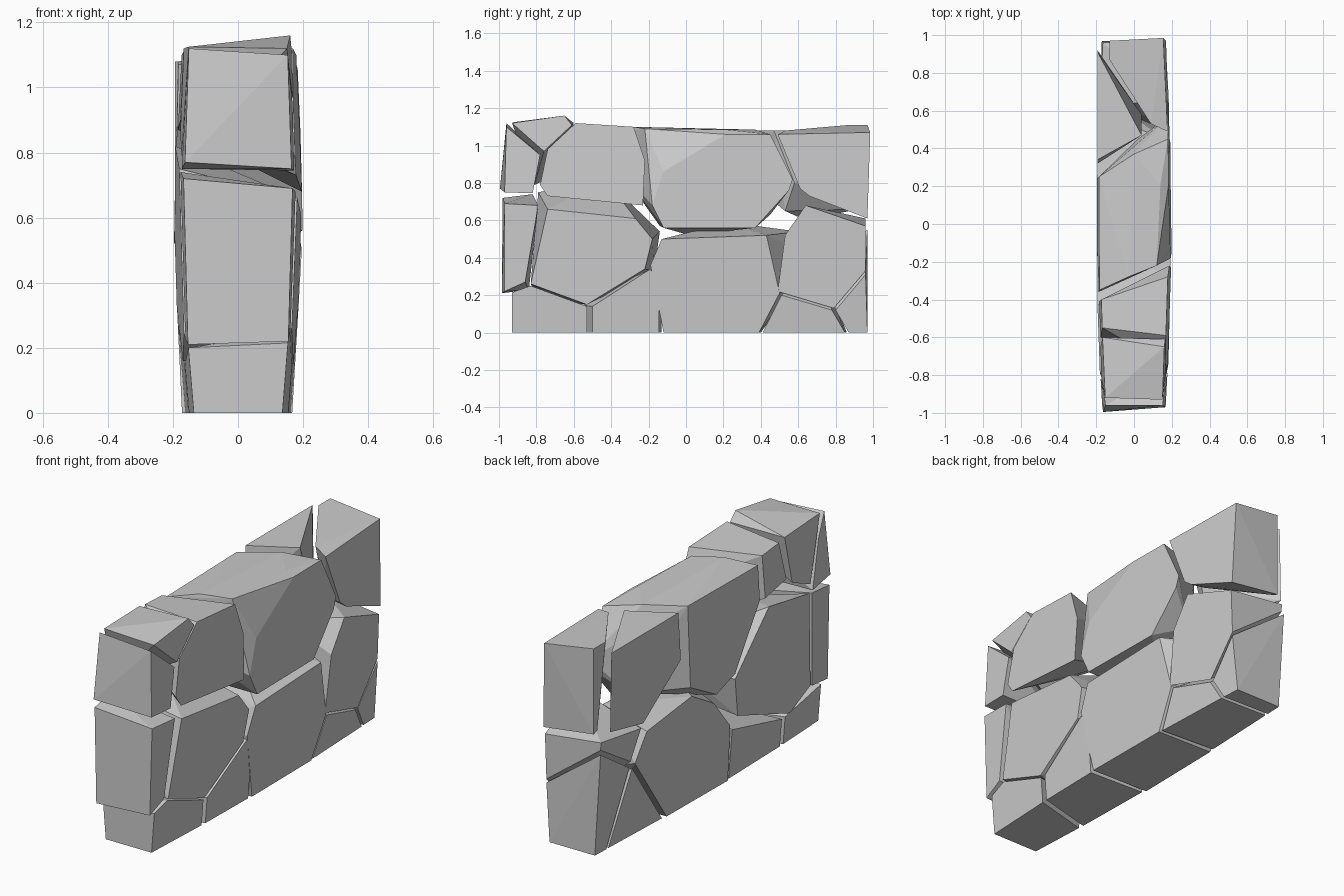
import bpy, bmesh
from mathutils import Vector


def bulge(y, z):
    # half thickness of the wall: fattest in the middle, thinner at the rims
    return 0.192 - 0.027 * ((z - 0.65) / 0.6) ** 2 - 0.03 * y * y


def face_points(outline, side, depth):
    # one flat, slightly tilted stone face from a (y, z) outline
    n = len(outline)
    yc = sum(p[0] for p in outline) / n
    zc = sum(p[1] for p in outline) / n
    dz = -0.054 * (zc - 0.65) / 0.36
    dy = -0.06 * yc
    pts = []
    for y, z in outline:
        if depth is None:
            x = side * (bulge(yc, zc) + dy * (y - yc) + dz * (z - zc))
        else:
            x = depth
        pts.append(Vector((x, y, z)))
    return pts


def stone(name, right, left, right_x=None, left_x=None, inner=()):
    # loft between the outline on the +x face and the one on the -x face,
    # with a few optional (x, y, z) corners inside the wall thickness
    bm = bmesh.new()
    corners = face_points(right, 1, right_x) + face_points(left, -1, left_x)
    for p in corners + [Vector(c) for c in inner]:
        bm.verts.new(p)
    bmesh.ops.convex_hull(bm, input=bm.verts[:])
    loose = [v for v in bm.verts if not v.link_faces]
    bmesh.ops.delete(bm, geom=loose, context='VERTS')
    bmesh.ops.dissolve_limit(bm, angle_limit=0.05, verts=bm.verts[:], edges=bm.edges[:])
    bmesh.ops.recalc_face_normals(bm, faces=bm.faces[:])
    me = bpy.data.meshes.new(name)
    bm.to_mesh(me)
    bm.free()
    ob = bpy.data.objects.new(name, me)
    bpy.context.collection.objects.link(ob)


# bottom course
stone("base_stone_front",
      [(-.93, 0), (-.53, 0), (-.53, .14), (-.83, .25), (-.93, .215)],
      [(-.93, 0), (-.61, 0), (-.61, .15), (-.93, .2)])
stone("base_stone_second",
      [(-.5, 0), (-.145, 0), (-.145, .23), (-.19, .34), (-.5, .14)],
      [(-.58, 0), (-.13, 0), (-.13, .27), (-.58, .15)])
stone("base_stone_middle",
      [(-.12, 0), (.39, 0), (.5, .21), (.43, .52), (-.13, .5), (-.19, .36), (-.12, .23)],
      [(-.11, 0), (.4, 0), (.69, .4), (.6, .54), (.23, .59), (.04, .48), (-.11, .3)])
stone("base_stone_fourth",
      [(.41, 0), (.85, 0), (.78, .12), (.51, .2)],
      [(.43, 0), (.86, 0), (.71, .38)])
stone("base_stone_back",
      [(.87, 0), (.97, 0), (.96, .31), (.8, .12)],
      [(.88, 0), (.97, 0), (.97, .55), (.73, .39)])

# middle course
stone("middle_stone_front",
      [(-.97, .69), (-.79, .68), (-.86, .27), (-.97, .22)],
      [(-.98, .72), (-.82, .74), (-.84, .23), (-.985, .21)])
stone("middle_stone_large",
      [(-.74, .66), (-.27, .61), (-.18, .5), (-.22, .34), (-.53, .15), (-.83, .26)],
      [(-.79, .75), (-.43, .82), (-.14, .54), (-.17, .33), (-.64, .16), (-.82, .24)])
stone("middle_stone_back",
      [(.49, .22), (.53, .52), (.64, .68), (.96, .57), (.96, .33), (.79, .13)],
      [(.96, .61), (.64, .57), (.72, .42), (.96, .57)])

# top course
stone("top_stone_front",
      [(-.96, 1.1), (-.78, .95), (-.82, .745), (-.97, .75)],
      [(-.96, 1.12), (-.9, 1.0), (-.83, .75), (-.995, .77)])
stone("top_stone_front_wedge",
      [(-.93, 1.12), (-.65, 1.16), (-.61, 1.11), (-.76, .97)],
      [(-.92, 1.125), (-.6, 1.12), (-.65, .86), (-.81, .79)])
stone("top_stone_second",
      [(-.74, .98), (-.59, 1.12), (-.28, 1.1), (-.22, .92), (-.23, .68), (-.74, .73), (-.78, .79)],
      [(-.55, 1.11), (-.4, 1.1), (-.41, .87), (-.6, .9)])
stone("top_stone_middle",
      [(-.12, .86), (.21, 1.06), (.45, 1.06), (.57, .82), (.55, .76), (.37, .56), (-.12, .56), (-.18, .68)],
      [(.25, 1.08), (-.35, 1.07), (-.36, .88), (-.14, .57), (.02, .52), (.24, .64)],
      inner=[(.12, -.22, 1.09), (.14, .21, 1.085), (0, .37, 1.085), (-.03, -.28, 1.1), (.02, .45, .63)])
stone("top_stone_left_wedge",
      [(.47, 1.08), (.58, .8)],
      [(.91, 1.08), (.34, 1.08), (.32, .82), (.64, .6), (.92, .66)],
      right_x=.04, left_x=-.193, inner=[(-.02, .53, .65)])
stone("top_stone_back",
      [(.49, 1.06), (.985, 1.07), (.97, .61), (.66, .73), (.61, .77)],
      [(.97, 1.11), (.87, 1.11), (.94, .66), (.97, .65)],
      left_x=-.13, inner=[(.09, .53, 1.08), (.07, .64, .76)])
